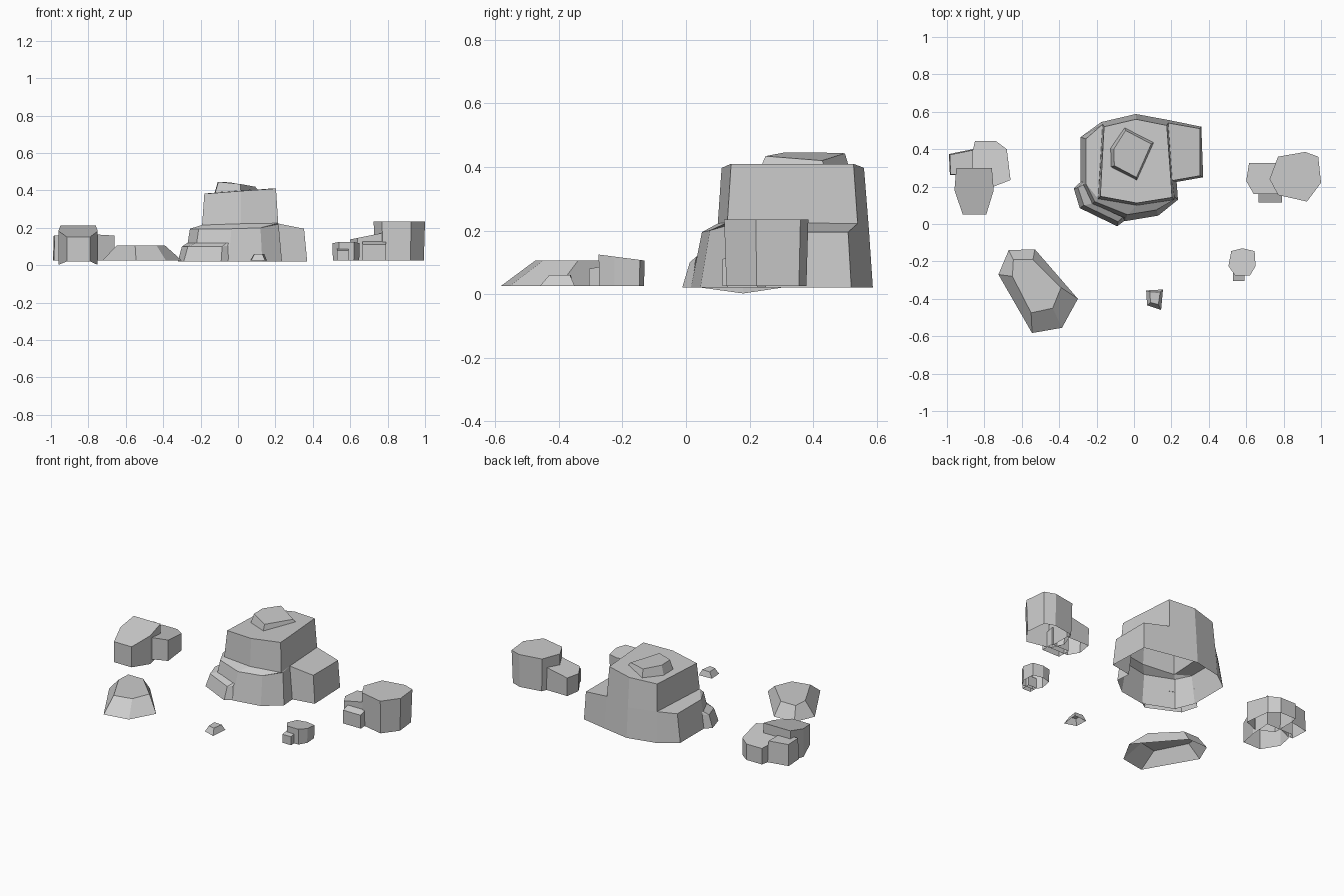
import bpy, bmesh


def loft(name, rings, closed=True, cap=True):
    """Skin equal-length point rings; leave the underside open."""
    bm = bmesh.new()
    rows = [[bm.verts.new(p) for p in r] for r in rings]
    n = len(rows[0])
    for lo, hi in zip(rows, rows[1:]):
        for i in range(n if closed else n - 1):
            j = (i + 1) % n
            bm.faces.new((lo[i], lo[j], hi[j], hi[i]))
    if cap:
        bm.faces.new(rows[-1])
    bmesh.ops.remove_doubles(bm, verts=bm.verts, dist=0.0005)
    bmesh.ops.recalc_face_normals(bm, faces=bm.faces)
    me = bpy.data.meshes.new(name)
    bm.to_mesh(me)
    bm.free()
    ob = bpy.data.objects.new(name, me)
    bpy.context.collection.objects.link(ob)
    return ob


def rock(name, pts, z0, z1, slope=(0, 0), base=1.0, dips=None):
    """Faceted block: plan outline, base height, top height with tilt about its centre."""
    cx = sum(p[0] for p in pts) / len(pts)
    cy = sum(p[1] for p in pts) / len(pts)
    dips = dips or [0] * len(pts)
    low = [(cx + (x - cx) * base, cy + (y - cy) * base, z0 - d) for (x, y), d in zip(pts, dips)]
    top = [(x, y, z1 + slope[0] * (x - cx) + slope[1] * (y - cy)) for x, y in pts]
    return loft(name, [low, top])


def flat(pts, z):
    return [(x, y, z) for x, y in pts]


# Main rock: ground outline, ledge outline, foot of the upper block, top of the block
ground = flat([(.01, .588), (.19, .555), (.36, .52), (.37, .25), (.228, .225), (.235, .13),
               (.13, .045), (-.05, .015), (-.235, .09), (-.285, .21), (-.285, .465), (-.175, .545)], .02)
B, BR, BL = (.01, .575, .21), (.183, .54, .222), (-.168, .533, .215)
R, FR, F, FL = (.205, .232, .225), (.215, .13, .225), (.015, .1, .222), (-.192, .135, .215)
ledge = [B, BR, (.353, .51, .195), (.353, .258, .195), R, (.217, .145, .22),
         (.12, .075, .2), (-.035, .05, .195), (-.21, .12, .195), (-.257, .215, .195),
         (-.257, .455, .195), BL]
foot = [B, BR, BR, R, R, FR, FR, F, FL, FL, BL, BL]
tB, tBR, tBL = (.01, .56, .397), (.175, .527, .41), (-.16, .52, .385)
tR, tFR, tF, tFL = (.197, .24, .41), (.203, .142, .41), (.015, .112, .397), (-.18, .148, .382)
top = [tB, tBR, tBR, tR, tR, tFR, tFR, tF, tFL, tFL, tBL, tBL]
loft("main_rock", [ground, ledge, foot], cap=False)
loft("main_rock_upper", [[B, BR, R, FR, F, FL, BL], [tB, tBR, tR, tFR, tF, tFL, tBL]])

# Low step hugging the front left of the main rock
loft("front_step", [
    flat([(-.28, .23), (-.322, .19), (-.29, .085), (-.09, -.012), (-.05, .018)], .02),
    [(-.27, .225, .105), (-.3, .195, .1), (-.268, .1, .1), (-.085, .012, .1), (-.055, .03, .105)],
    [(-.27, .225, .12), (-.27, .21, .12), (-.223, .11, .12), (-.06, .037, .12), (-.05, .035, .12)]],
    closed=False, cap=False)

# Cap stone on the summit
loft("cap_stone", [
    [(-.05, .515, .392), (.105, .435, .404), (.015, .235, .398), (-.122, .305, .388), (-.125, .405, .388)],
    [(-.045, .5, .443), (.092, .428, .42), (.013, .25, .434), (-.105, .312, .446), (-.108, .4, .446)]])

# Left cluster
rock("left_tall_rock", [(-.95, .3), (-.76, .3), (-.75, .18), (-.79, .05), (-.915, .05), (-.96, .18)],
     .02, .182, (0, .24), dips=[0, 0, .018, 0, 0, .018])
rock("left_back_rock", [(-.86, .4), (-.85, .445), (-.74, .445), (-.68, .4), (-.66, .235), (-.75, .2), (-.86, .25)],
     .025, .143, (0, -.15))
rock("left_side_rock", [(-.985, .37), (-.862, .395), (-.862, .3), (-.945, .265), (-.98, .265)],
     .025, .16, base=1.08)

# Right cluster
rock("right_tall_rock", [(.77, .36), (.915, .385), (.985, .36), (1, .22), (.925, .12), (.77, .155), (.725, .24)],
     .025, .235, base=.95)
rock("right_side_rock", [(.615, .325), (.78, .325), (.78, .16), (.64, .16), (.6, .23)],
     .025, .155, (.2, 0), base=.98)
rock("right_front_rock", [(.665, .115), (.79, .115), (.79, .2), (.665, .2)], .025, .125, (0, .35))

# Small pair at front right
rock("small_rock", [(.52, -.145), (.58, -.13), (.645, -.145), (.65, -.225), (.62, -.275), (.54, -.275), (.505, -.225)],
     .025, .115, (0, -.13), base=.97)
rock("small_rock_chip", [(.53, -.305), (.59, -.305), (.59, -.25), (.53, -.25)], .025, .085, (0, .2))

# Sloped slab at front left
loft("slab_rock", [
    flat([(-.67, -.14), (-.53, -.135), (-.3, -.4), (-.385, -.555), (-.545, -.583), (-.725, -.27)], .025),
    flat([(-.645, -.19), (-.54, -.19), (-.39, -.34), (-.435, -.45), (-.55, -.475), (-.65, -.28)], .105)])

# Pebble at front
loft("pebble", [
    flat([(.065, -.355), (.155, -.35), (.145, -.46), (.07, -.435)], .025),
    flat([(.085, -.362), (.14, -.365), (.13, -.43), (.088, -.42)], .06)])
